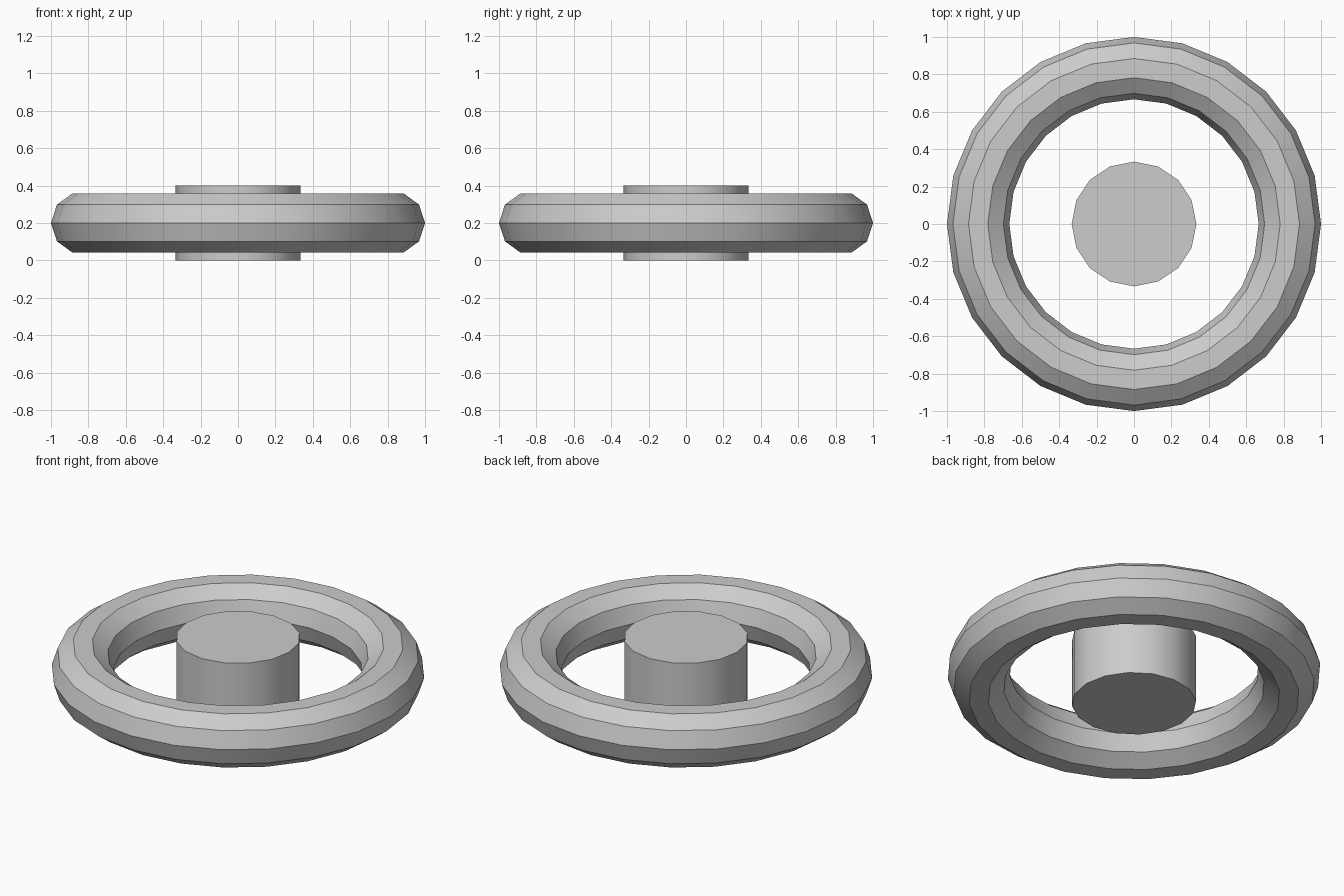
import bpy
import math

cube = bpy.data.objects.get("Cube")
if cube:
    bpy.data.objects.remove(cube, do_unlink=True)

# Single plain grey
grey = bpy.data.materials.new("light_grey")
grey.use_nodes = True
colour = (0.604, 0.604, 0.604, 1)
grey.diffuse_color = colour
grey.node_tree.nodes["Principled BSDF"].inputs["Base Color"].default_value = colour

MID_Z = 0.2


def finish(name):
    """Name the new object, colour it and smooth its shallow edges."""
    obj = bpy.context.object
    obj.name = obj.data.name = name
    obj.data.materials.append(grey)
    bpy.ops.object.shade_smooth_by_angle(angle=math.radians(30))
    return obj


# Outer ring: ten-sided section swept round 24 steps
bpy.ops.mesh.primitive_torus_add(
    major_radius=5 / 6, minor_radius=1 / 6,
    major_segments=24, minor_segments=10, location=(0, 0, MID_Z))
finish("outer_ring")

# Free-standing central hub
bpy.ops.mesh.primitive_cylinder_add(
    vertices=16, radius=1 / 3, depth=2 * MID_Z, location=(0, 0, MID_Z))
finish("centre_hub")
